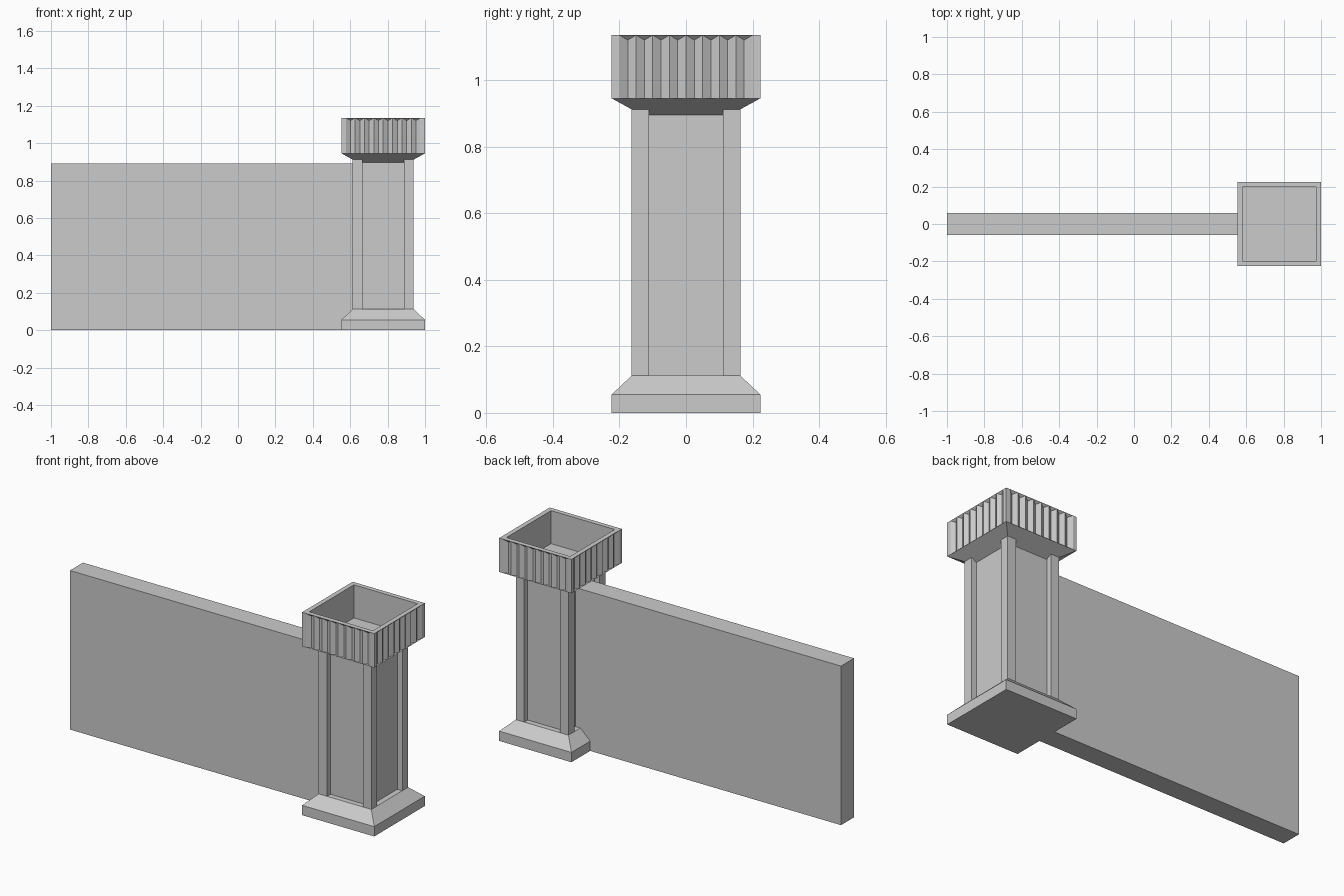
import bpy, bmesh
from mathutils import Matrix, Vector

if "Cube" in bpy.data.objects:
    bpy.data.objects.remove(bpy.data.objects["Cube"])

CX = 0.7765      # tower centre
R = 0.2235       # half width of base and cap
FLUTES = 8
PITCH = 0.05


def finish(name, bm):
    bmesh.ops.remove_doubles(bm, verts=bm.verts[:], dist=1e-5)
    bmesh.ops.recalc_face_normals(bm, faces=bm.faces[:])
    bmesh.ops.dissolve_limit(bm, angle_limit=0.01, verts=bm.verts[:], edges=bm.edges[:])
    mesh = bpy.data.meshes.new(name)
    bm.to_mesh(mesh)
    bm.free()
    ob = bpy.data.objects.new(name, mesh)
    bpy.context.collection.objects.link(ob)
    return ob


def loft(name, rings):
    """Skin a list of matching closed rings and cap both ends."""
    bm = bmesh.new()
    loops = [[bm.verts.new(p) for p in ring] for ring in rings]
    for a, b in zip(loops, loops[1:]):
        for i in range(len(a)):
            j = (i + 1) % len(a)
            bm.faces.new((a[i], a[j], b[j], b[i]))
    bm.faces.new(loops[0])
    bm.faces.new(loops[-1])
    return finish(name, bm)


def four_sides(side):
    """Repeat one side's (x, y, z) points around the tower axis."""
    turns = [Matrix.Rotation(k * 1.5707963, 3, 'Z') for k in range(4)]
    return [m @ Vector(p) + Vector((CX, 0, 0)) for m in turns for p in side]


def square(h, z):
    return four_sides([(-h, -h, z)])


def box(name, x0, x1, y0, y1, z0, z1):
    return loft(name, [[(x0, y0, z), (x1, y0, z), (x1, y1, z), (x0, y1, z)] for z in (z0, z1)])


# Long plain wall
box("wall", -1, 0.67, -0.0575, 0.0575, 0, 0.89)

# Plinth with sloped shoulder
loft("pillar_base", [square(R, 0), square(R, 0.055), square(0.163, 0.112)])

# Shaft: recessed panels between four corner posts
OUT, IN, POST = 0.163, 0.132, 0.111
shaft = [(-OUT, -OUT), (-POST, -OUT), (-POST, -IN), (POST, -IN), (POST, -OUT)]
loft("pillar_shaft", [four_sides([(x, y, z) for x, y in shaft]) for z in (0.112, 0.912)])


# Cap: flared underside, fluted outside, hollow inside
def cap_ring(z, valley_z=None, depth=0.0, scale=1.0):
    side = [(-R * scale, -R * scale, z)]
    for i in range(2 * FLUTES + 1):
        x = (i - FLUTES) * PITCH / 2
        valley = i % 2
        y = -R + (depth if valley else 0)
        side.append((x * scale, y * scale, valley_z if valley and valley_z else z))
    return four_sides(side)


DEPTH = 0.015
loft("fluted_cap", [
    cap_ring(0.895, scale=IN / R),
    cap_ring(0.945),
    cap_ring(0.945, depth=DEPTH),
    cap_ring(1.135, valley_z=1.12, depth=DEPTH),
    cap_ring(1.135),
    cap_ring(1.135, scale=0.197 / R),
    cap_ring(0.95, scale=0.197 / R),
])
